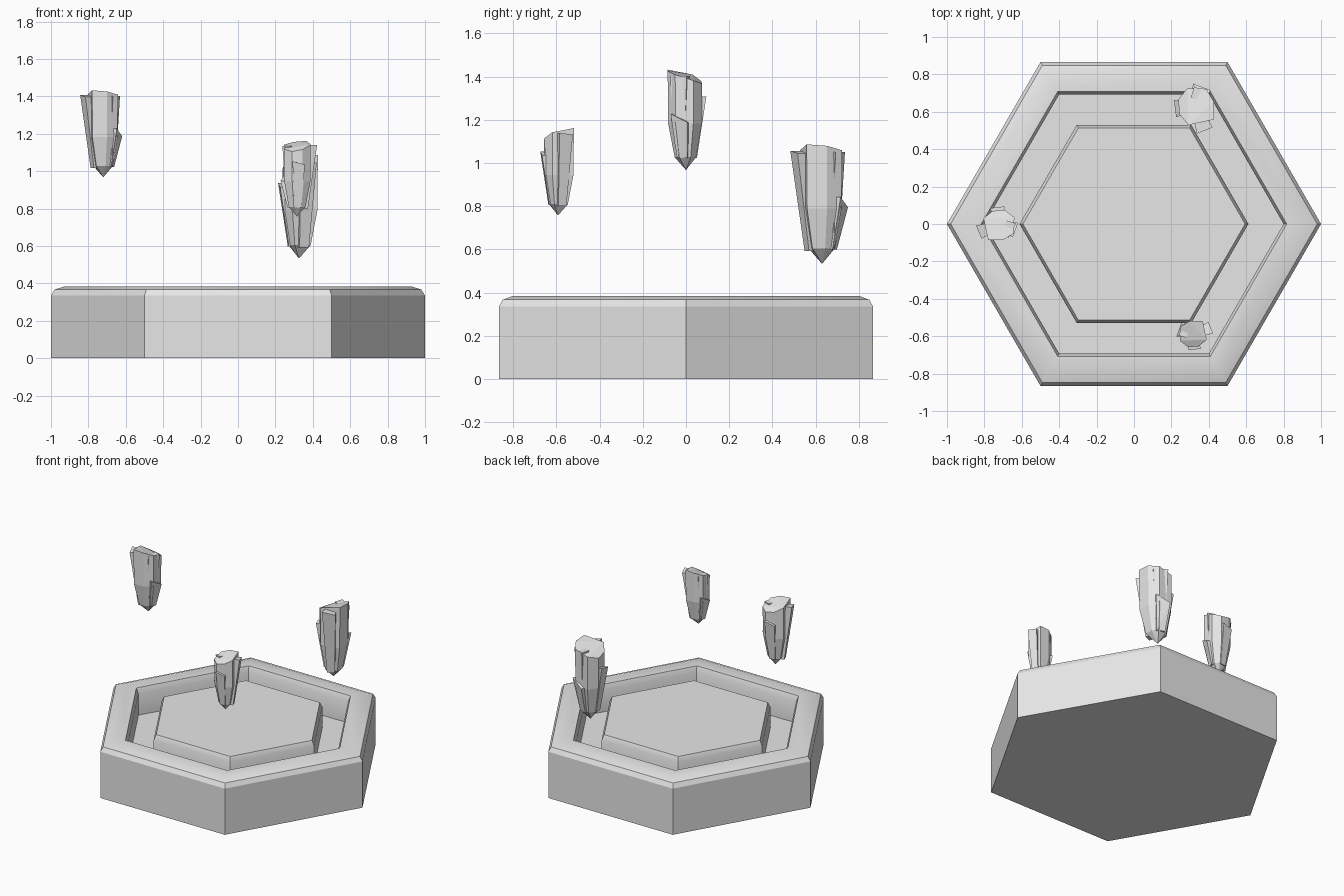
import bpy, bmesh, math
from mathutils import Vector, Matrix

cube = bpy.data.objects.get("Cube")
if cube:
    bpy.data.objects.remove(cube, do_unlink=True)

stone = bpy.data.materials.new("plain_grey")
stone.use_nodes = True
GREY = (0.8, 0.8, 0.8, 1)
stone.diffuse_color = GREY
stone.node_tree.nodes["Principled BSDF"].inputs["Base Color"].default_value = GREY


def finish(bm, name):
    bmesh.ops.recalc_face_normals(bm, faces=bm.faces)
    me = bpy.data.meshes.new(name)
    bm.to_mesh(me)
    bm.free()
    me.materials.append(stone)
    ob = bpy.data.objects.new(name, me)
    bpy.context.collection.objects.link(ob)
    return ob


# Hexagonal base: corner radius and height, from the underside to the raised centre
PROFILE = [(1.0, 0), (1.0, 0.335), (0.98, 0.367), (0.93, 0.383),
           (0.817, 0.383), (0.80, 0.345), (0.80, 0.19),
           (0.612, 0.19), (0.612, 0.345), (0.594, 0.38)]
bm = bmesh.new()
rings = [[bm.verts.new((r * math.cos(k * math.pi / 3), r * math.sin(k * math.pi / 3), z))
          for k in range(6)] for r, z in PROFILE]
for a, b in zip(rings, rings[1:]):
    for k in range(6):
        n = (k + 1) % 6
        bm.faces.new((a[k], a[n], b[n], b[k]))
bm.faces.new(rings[0][::-1])
bm.faces.new(rings[-1])
base = finish(bm, "hexagonal_base")
bpy.ops.object.select_all(action='DESELECT')
bpy.context.view_layer.objects.active = base
base.select_set(True)
bpy.ops.object.shade_smooth_by_angle(angle=math.radians(25))


# Crystals: convex chunks, tip at the local origin
def add_hull(bm, points):
    verts = [bm.verts.new(p) for p in points]
    res = bmesh.ops.convex_hull(bm, input=verts)
    loose = [v for v in res["geom_interior"] if isinstance(v, bmesh.types.BMVert)]
    bmesh.ops.delete(bm, geom=loose, context='VERTS')


BODY = [(0.08, 0.035), (0.03, 0.075), (-0.035, 0.07), (-0.085, 0.03),
        (-0.06, -0.085), (0.02, -0.085), (0.078, -0.05)]


def body_points():
    pts = [(0, 0, 0)]
    for scale, z in ((0.62, 0.06), (0.97, 0.215)):
        pts += [(x * scale, y * scale, z) for x, y in BODY]
    # sloping top
    pts += [(x, y, 0.465 - 0.3 * max(0, x) - 0.75 * max(0, y)) for x, y in BODY]
    return pts


def shard_points(angle, r_low, r_top, half, z_low, z_top, slant):
    c, s = math.cos(math.radians(angle)), math.sin(math.radians(angle))
    pts = []
    for r, h, z, sl in ((r_low, half * 0.6, z_low, 0), (r_top, half, z_top, slant)):
        for depth, narrow in ((0, 1), (0.05, 0.8)):
            for side in (-1, 1):
                t = side * h * narrow
                d = r - depth
                pts.append((d * c - t * s, d * s + t * c, z - side * sl))
    return pts


# angle, low radius, top radius, half width, low z, top z, slant
SHARDS = [(202, 0.064, 0.118, 0.038, 0.05, 0.435, 0.005),
          (-27, 0.065, 0.078, 0.043, 0.12, 0.435, 0.0),
          (-20, 0.052, 0.092, 0.042, 0.055, 0.24, 0.02),
          (97, 0.048, 0.090, 0.038, 0.055, 0.33, 0.01)]


def crystal(name, location, size, turn):
    bm = bmesh.new()
    add_hull(bm, body_points())
    for shard in SHARDS:
        add_hull(bm, shard_points(*shard))
    bmesh.ops.dissolve_limit(bm, angle_limit=math.radians(4),
                             verts=bm.verts, edges=bm.edges)
    bm.transform(Matrix.Translation(Vector(location))
                 @ Matrix.Rotation(math.radians(turn), 4, 'Z')
                 @ Matrix.Scale(size, 4))
    finish(bm, name)


crystal("right_crystal", (-0.72, 0, 0.967), 1.0, 0)
crystal("back_left_crystal", (0.326, 0.63, 0.533), 1.19, 90)
crystal("front_left_crystal", (0.315, -0.593, 0.757), 0.87, 180)
